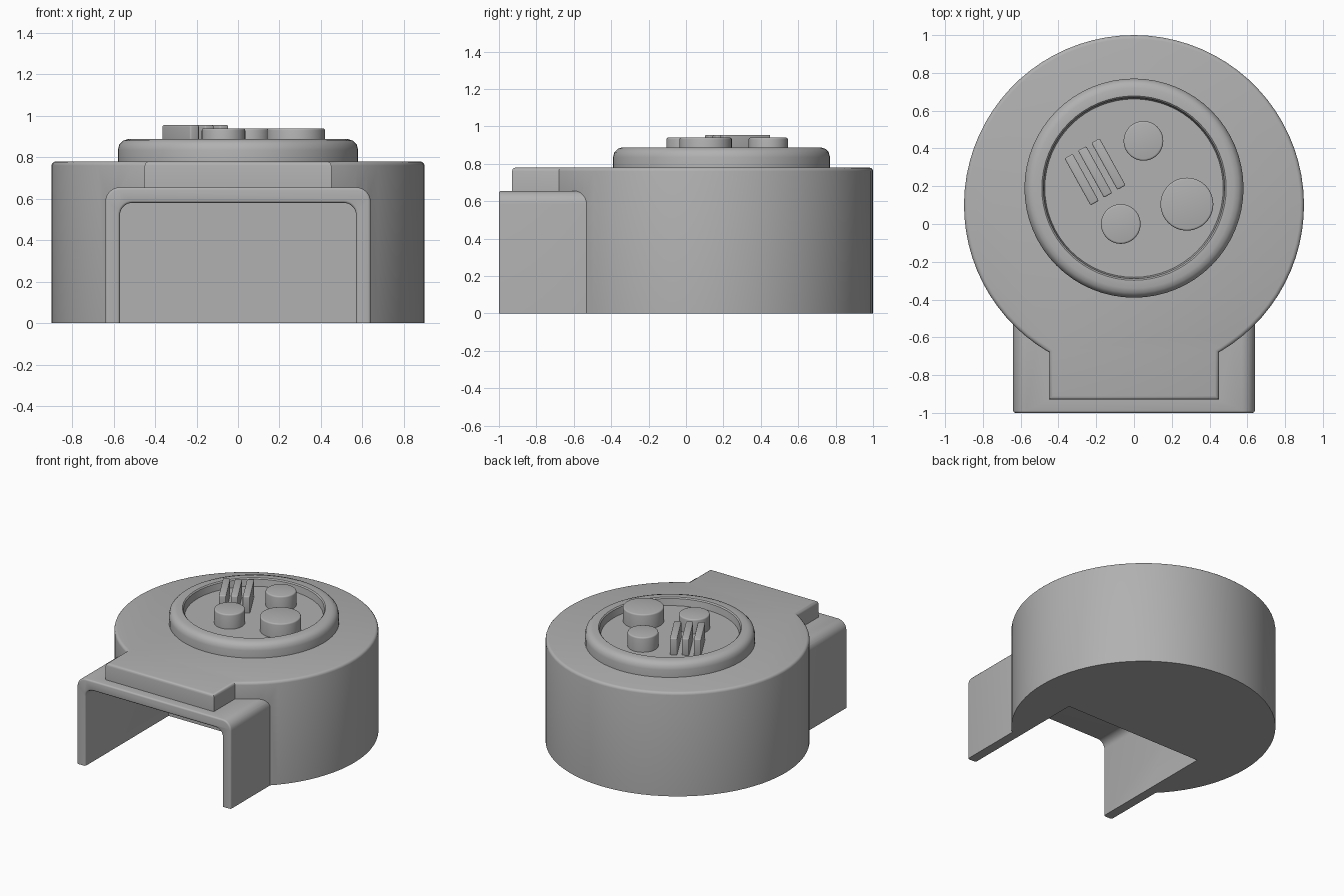
import bpy, bmesh, math
from mathutils import Vector, Matrix

cube = bpy.data.objects.get("Cube")
if cube:
    bpy.data.objects.remove(cube, do_unlink=True)

grey = bpy.data.materials.new("plain grey")
grey.use_nodes = True
grey.diffuse_color = (0.44, 0.44, 0.44, 1)
grey.node_tree.nodes["Principled BSDF"].inputs["Base Color"].default_value = grey.diffuse_color


def add_object(name, bm):
    bmesh.ops.recalc_face_normals(bm, faces=bm.faces[:])
    mesh = bpy.data.meshes.new(name)
    bm.to_mesh(mesh)
    bm.free()
    mesh.materials.append(grey)
    obj = bpy.data.objects.new(name, mesh)
    bpy.context.collection.objects.link(obj)
    return obj


def prism(name, points, direction):
    bm = bmesh.new()
    face = bm.faces.new([bm.verts.new(p) for p in points])
    made = bmesh.ops.extrude_face_region(bm, geom=[face], use_keep_orig=True)
    moved = [v for v in made["geom"] if isinstance(v, bmesh.types.BMVert)]
    bmesh.ops.translate(bm, verts=moved, vec=Vector(direction))
    return add_object(name, bm)


def tunnel(name, half, bottom, top, radius, front, back):
    """Upright block with two rounded upper corners, running along y."""
    pts = [(-half, front, bottom), (half, front, bottom)]
    for side, start in ((1, 0), (-1, 90)):
        for i in range(9):
            a = math.radians(start + 90 * i / 8)
            pts.append((side * (half - radius) + radius * math.cos(a), front,
                        top - radius + radius * math.sin(a)))
    return prism(name, pts, (0, back - front, 0))


def combine(target, tool, operation):
    mod = target.modifiers.new("combine", "BOOLEAN")
    mod.operation, mod.solver, mod.object = operation, "EXACT", tool
    bpy.context.view_layer.objects.active = target
    bpy.ops.object.modifier_apply(modifier=mod.name)
    bpy.data.objects.remove(tool, do_unlink=True)


def round_edges(obj, test, width):
    bm = bmesh.new()
    bm.from_mesh(obj.data)
    edges = [e for e in bm.edges if len(e.link_faces) == 2
             and e.calc_face_angle() > 0.5 and test(e)]
    bmesh.ops.bevel(bm, geom=edges, offset=width, offset_type="OFFSET",
                    segments=3, profile=0.5, affect="EDGES", clamp_overlap=True)
    bm.to_mesh(obj.data)
    bm.free()


def smooth(obj):
    bpy.ops.object.select_all(action="DESELECT")
    obj.select_set(True)
    bpy.context.view_layer.objects.active = obj
    bpy.ops.object.shade_smooth_by_angle(angle=math.radians(35))


def edge_on(axis, value):
    return lambda e: all(abs(v.co[axis] - value) < 1e-3 for v in e.verts)


# Round body with a square tab at the front
top = 0.78
outline = []
for i in range(65):
    a = math.radians(-60 + 300 * i / 64)
    outline.append((0.9 * math.cos(a), 0.1 + 0.9 * math.sin(a), 0))
outline += [(-0.45, -0.93, 0), (0.45, -0.93, 0)]
body = prism("oven_body", outline, (0, 0, top))

# Arched doorway joined to the body, then hollowed out
combine(body, tunnel("arch", 0.64, 0, 0.655, 0.07, -1, 0.1), "UNION")
combine(body, tunnel("cavity", 0.57, -0.2, 0.58, 0.06, -1.2, -0.01), "DIFFERENCE")
round_edges(body, edge_on(2, top), 0.02)
front = edge_on(1, -1)
round_edges(body, lambda e: front(e) and max(v.co.z for v in e.verts) > 0.01, 0.012)
smooth(body)

# Raised rim with a sunken floor, turned from a profile
profile = [(0.58, 0.76), (0.58, 0.835), (0.573, 0.862), (0.555, 0.88), (0.53, 0.888),
           (0.488, 0.888), (0.48, 0.88), (0.472, 0.83), (0, 0.83)]
bm = bmesh.new()
verts = [bm.verts.new((r, 0, z)) for r, z in profile]
edges = [bm.edges.new(pair) for pair in zip(verts, verts[1:])]
bmesh.ops.spin(bm, geom=verts + edges, cent=(0, 0, 0), axis=(0, 0, 1),
               angle=math.tau, steps=64, use_duplicate=False)
bmesh.ops.remove_doubles(bm, verts=bm.verts[:], dist=1e-4)
bmesh.ops.translate(bm, verts=bm.verts[:], vec=(0, 0.19, 0))
smooth(add_object("top_rim", bm))

# Round toppings
for name, x, y, r in (("back_topping", 0.05, 0.44, 0.105),
                      ("front_topping", -0.07, 0, 0.105),
                      ("large_topping", 0.28, 0.105, 0.14)):
    bm = bmesh.new()
    bmesh.ops.create_cone(bm, cap_ends=True, segments=48, radius1=r, radius2=r,
                          depth=0.12, matrix=Matrix.Translation((x, y, 0.88)))
    topping = add_object(name, bm)
    round_edges(topping, edge_on(2, 0.94), 0.01)
    smooth(topping)

# Three slanted bars
for i in range(3):
    centre = Vector((-0.277 + 0.071 * i, 0.235 + 0.041 * i, 0.887))
    bm = bmesh.new()
    bmesh.ops.create_cube(bm, size=1, matrix=Matrix.Translation(centre)
                          @ Matrix.Rotation(math.radians(29), 4, "Z")
                          @ Matrix.Diagonal((0.05, 0.284, 0.136, 1)))
    bar = add_object(f"bar_{i + 1}", bm)
    round_edges(bar, lambda e: True, 0.008)
    smooth(bar)
